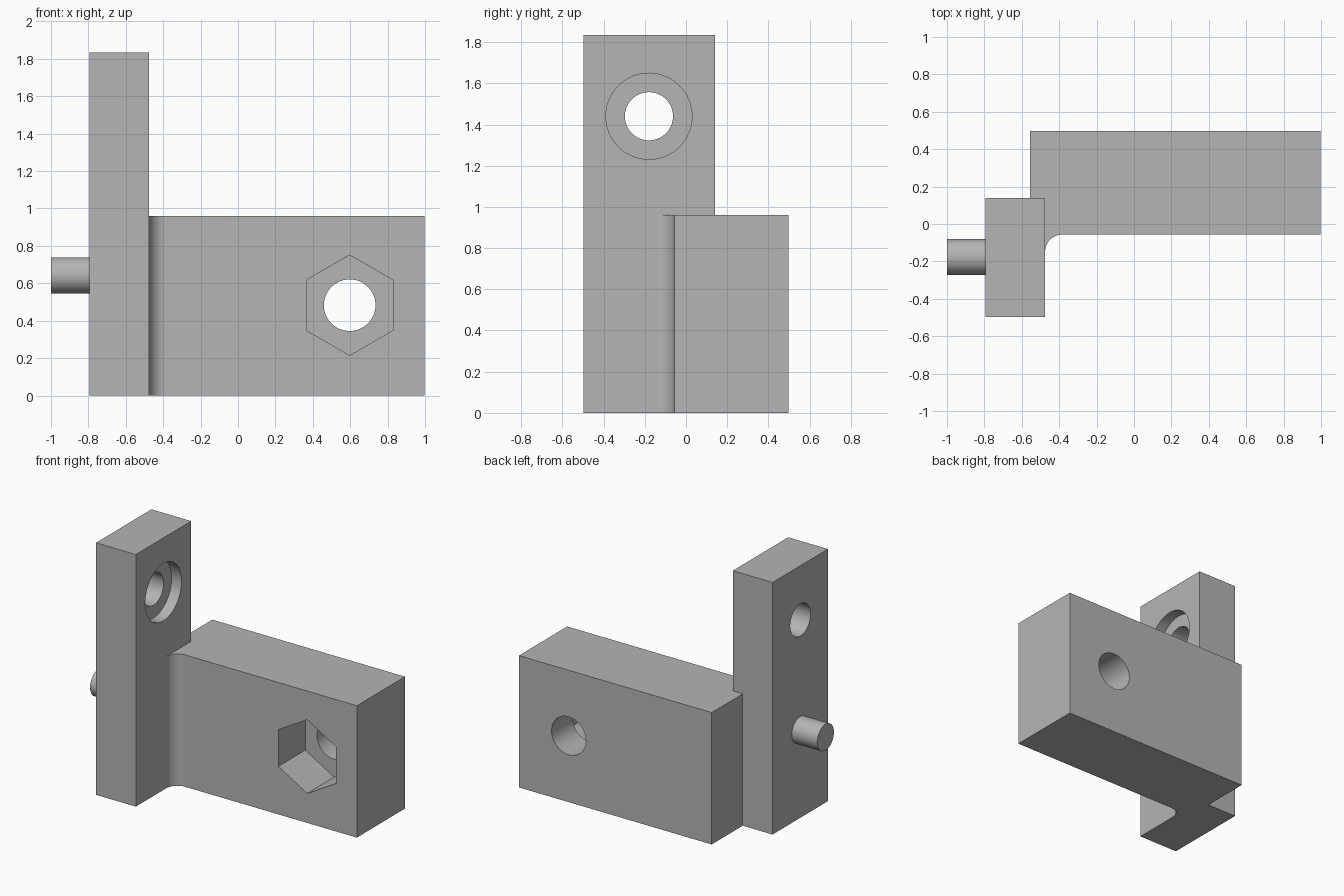
import bpy, bmesh
from math import pi, sin, cos
from mathutils import Matrix

cube = bpy.data.objects.get("Cube")
if cube:
    bpy.data.objects.remove(cube, do_unlink=True)

grey = bpy.data.materials.new("plain grey")
grey.use_nodes = True
grey.diffuse_color = (0.46, 0.46, 0.46, 1)
grey.node_tree.nodes["Principled BSDF"].inputs["Base Color"].default_value = grey.diffuse_color


def finish(name, bm):
    bmesh.ops.recalc_face_normals(bm, faces=bm.faces)
    mesh = bpy.data.meshes.new(name)
    bm.to_mesh(mesh)
    bm.free()
    mesh.materials.append(grey)
    ob = bpy.data.objects.new(name, mesh)
    bpy.context.collection.objects.link(ob)
    return ob


def prism(name, outline, height):
    bm = bmesh.new()
    face = bm.faces.new([bm.verts.new((x, y, 0)) for x, y in outline])
    top = bmesh.ops.extrude_face_region(bm, geom=[face])["geom"]
    bmesh.ops.translate(bm, vec=(0, 0, height),
                        verts=[v for v in top if isinstance(v, bmesh.types.BMVert)])
    return finish(name, bm)


def rod(name, axis, start, end, across, z, radius, sides=64):
    """Cylinder from start to end along the x or y axis."""
    bm = bmesh.new()
    bmesh.ops.create_cone(bm, cap_ends=True, segments=sides, radius1=radius,
                          radius2=radius, depth=end - start)
    mid = (start + end) / 2
    if axis == "x":
        matrix = Matrix.Translation((mid, across, z)) @ Matrix.Rotation(pi / 2, 4, "Y")
    else:
        matrix = Matrix.Translation((across, mid, z)) @ Matrix.Rotation(pi / 2, 4, "X")
    bmesh.ops.transform(bm, matrix=matrix, verts=bm.verts)
    return finish(name, bm)


def combine(target, tool, operation):
    mod = target.modifiers.new(operation.title(), "BOOLEAN")
    mod.operation, mod.solver, mod.object = operation, "EXACT", tool
    bpy.context.view_layer.objects.active = target
    bpy.ops.object.modifier_apply(modifier=mod.name)
    bpy.data.objects.remove(tool, do_unlink=True)


# Shared extents
left, inner, back_step, right = -0.795, -0.475, -0.555, 0.997
front, plate_back, block_front, back = -0.497, 0.14, -0.057, 0.497
block_top, plate_top = 0.96, 1.835
fillet = 0.09

# Horizontal block with a rounded inner corner against the upright plate
corner = [(inner + fillet - fillet * cos(a), block_front - fillet + fillet * sin(a))
          for a in (pi / 2 * i / 16 for i in range(17))]
outline = [(back_step, corner[0][1]), *corner,
           (right, block_front), (right, back), (back_step, back)]
bracket = prism("bracket", outline, block_top)

# Upright plate
plate = prism("upright_plate", [(left, front), (inner, front),
                                (inner, plate_back), (left, plate_back)], plate_top)
combine(bracket, plate, "UNION")

# Side pin
combine(bracket, rod("side_pin", "x", -1, -0.7, -0.177, 0.642, 0.096), "UNION")

# Counterbored hole through the plate
plate_hole = dict(axis="x", across=-0.18, z=1.44)
combine(bracket, rod("plate_hole", start=-1, end=0, radius=0.117, **plate_hole), "DIFFERENCE")
combine(bracket, rod("counterbore", start=inner - 0.08, end=0, radius=0.209, **plate_hole), "DIFFERENCE")

# Hole through the block with a hexagonal nut pocket in front
block_hole = dict(axis="y", across=0.597, z=0.483)
combine(bracket, rod("block_hole", start=-1, end=1, radius=0.138, **block_hole), "DIFFERENCE")
nut = rod("nut_pocket", start=-0.4, end=block_front + 0.31, radius=0.268, sides=6, **block_hole)
top_offset = max(v.co.z for v in nut.data.vertices) - block_hole["z"]
if top_offset < 0.25:
    # Turn the hexagon so that a corner points up
    pivot = Matrix.Translation((block_hole["across"], 0, block_hole["z"]))
    nut.data.transform(pivot @ Matrix.Rotation(pi / 6, 4, "Y") @ pivot.inverted())
combine(bracket, nut, "DIFFERENCE")

# Smooth round surfaces, sharp edges elsewhere
bpy.ops.object.select_all(action="DESELECT")
bracket.select_set(True)
bpy.context.view_layer.objects.active = bracket
bpy.ops.object.shade_smooth_by_angle(angle=pi / 6)
